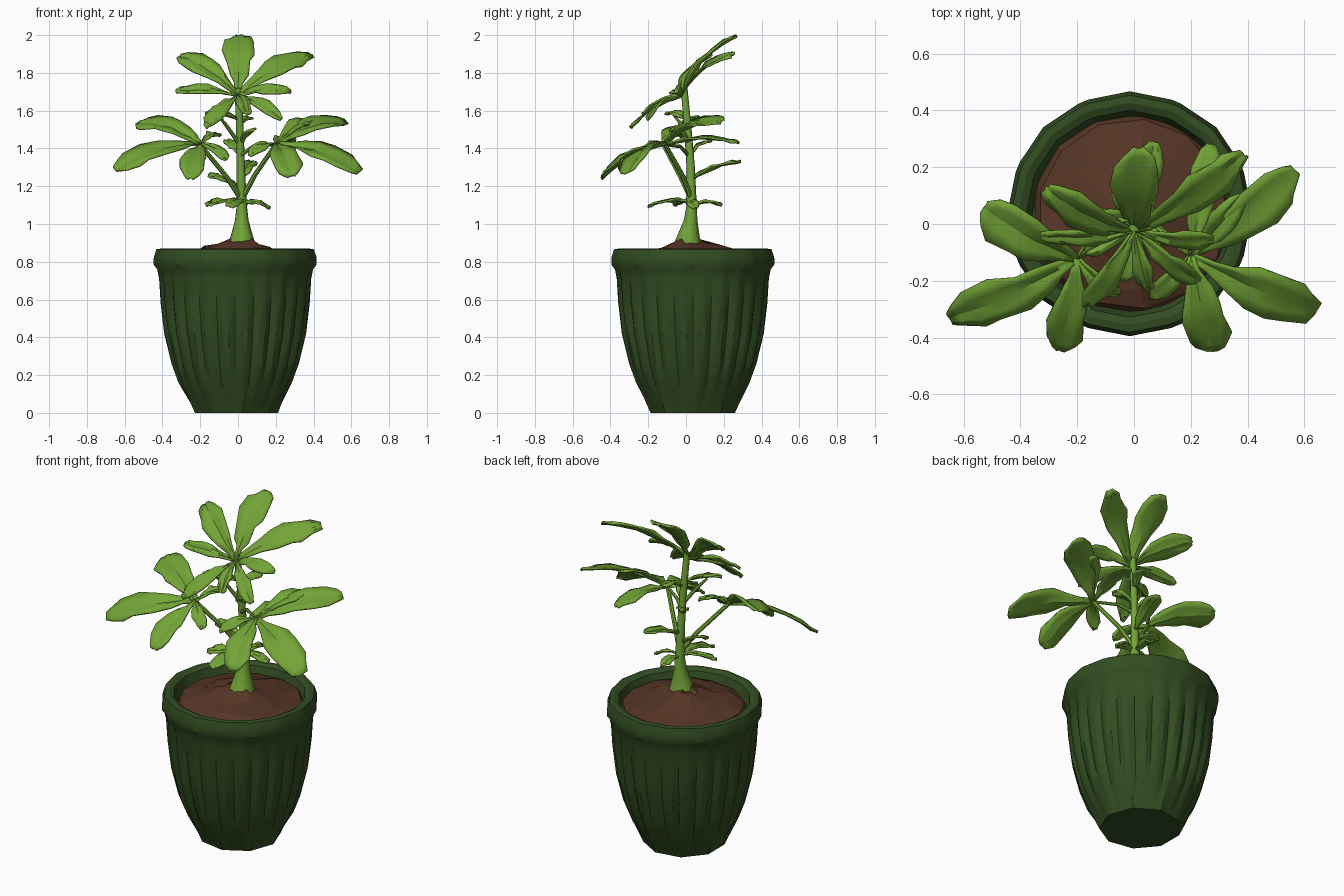
import bpy, bmesh, math, random
from mathutils import Vector

if "Cube" in bpy.data.objects:
    bpy.data.objects.remove(bpy.data.objects["Cube"])

random.seed(4)


def material(name, rgb):
    m = bpy.data.materials.new(name)
    m.diffuse_color = (*rgb, 1)
    m.use_nodes = True
    m.node_tree.nodes["Principled BSDF"].inputs["Base Color"].default_value = m.diffuse_color
    return m


POT = material("dark green glaze", (0.033, 0.074, 0.016))
SOIL = material("brown soil", (0.092, 0.036, 0.019))
LEAF = material("leaf green", (0.17, 0.37, 0.038))


def finish(bm, name, mat, angle=35):
    bmesh.ops.recalc_face_normals(bm, faces=bm.faces)
    me = bpy.data.meshes.new(name)
    bm.to_mesh(me)
    bm.free()
    me.materials.append(mat)
    ob = bpy.data.objects.new(name, me)
    bpy.context.collection.objects.link(ob)
    bpy.ops.object.select_all(action='DESELECT')
    ob.select_set(True)
    bpy.context.view_layer.objects.active = ob
    bpy.ops.object.shade_smooth_by_angle(angle=math.radians(angle))
    return ob


def skin(bm, rings):
    """Bridge closed rings of points and cap both ends."""
    vr = [[bm.verts.new(p) for p in r] for r in rings]
    n = len(vr[0])
    for a, b in zip(vr, vr[1:]):
        for i in range(n):
            j = (i + 1) % n
            bm.faces.new((a[i], a[j], b[j], b[i]))
    bm.faces.new(vr[0])
    bm.faces.new(vr[-1])


def tube(name, pts, radii, sides=7):
    pts = [Vector(p) for p in pts]
    rings = []
    for i, p in enumerate(pts):
        d = (pts[min(i + 1, len(pts) - 1)] - pts[max(i - 1, 0)]).normalized()
        u = d.cross(Vector((0.1, 1, 0))).normalized()
        v = d.cross(u)
        rings.append([p + radii[i] * (math.cos(a) * u + math.sin(a) * v)
                      for a in (k * math.tau / sides for k in range(sides))])
    bm = bmesh.new()
    skin(bm, rings)
    return finish(bm, name, LEAF, 50)


# t along leaf, half width factor
OUTLINE = [(0, .16), (.14, .3), (.3, .6), (.46, .85), (.62, 1), (.8, .9), (.92, .66), (1, .3)]


def leaf(name, base, tip, width, slope, arch=0.03):
    """Ragged folded blade lying in a plane that rises toward the back by slope."""
    base, tip = Vector(base), Vector(tip)
    d = tip - base
    side = d.cross(Vector((0, -slope, 1))).normalized()
    up = side.cross(d).normalized()
    bm = bmesh.new()
    rows = []
    for t, f in OUTLINE:
        c = base + d * t + up * arch * math.sin(math.pi * t)
        row = []
        for s in (-1, -.5, 0, .5, 1):
            edge = abs(s) == 1
            w = width / 2 * f * s * (random.uniform(.8, 1.14) if edge else 1)
            lift = width * f * (0.18 * abs(s) - 0.14 * s * s * t) + random.uniform(-.007, .007)
            slip = d * (random.uniform(-.05, .05) if edge and .1 < t < .95 else 0)
            row.append(bm.verts.new(c + side * w + up * lift + slip))
        rows.append(row)
    for a, b in zip(rows, rows[1:]):
        for i in range(4):
            bm.faces.new((a[i], a[i + 1], b[i + 1], b[i]))
    ob = finish(bm, name, LEAF, 25)
    m = ob.modifiers.new("thickness", 'SOLIDIFY')
    m.thickness = 0.01
    m.offset = 0


def facet(a, n):
    """Radius factor that turns a circle into an n sided polygon."""
    step = math.tau / n
    return math.cos(step / 2) / math.cos(a % step - step / 2) * 1.008


# Fluted pot with thick faceted rim
CX, CY, FLUTES = -0.015, 0.036, 24
PROFILE = [  # radius, height, flute depth, polygon sides
    (.225, 0, 0, 9), (.248, .05, .004, 9), (.305, .16, .012, 12), (.338, .26, .02, 24),
    (.377, .42, .022, 24), (.396, .58, .022, 24), (.404, .71, .016, 24), (.414, .76, .006, 24),
    (.428, .785, 0, 16), (.428, .82, 0, 16), (.414, .866, 0, 16), (.388, .87, 0, 16),
    (.362, .858, 0, 16), (.34, .79, 0, 16)]
rings = []
for r, z, g, n in PROFILE:
    ring = []
    for k in range(FLUTES * 3):
        a = k * math.tau / (FLUTES * 3)
        rr = r * facet(a, n) - (g if k % 3 == 0 else 0)
        ring.append((CX + rr * math.cos(a), CY + rr * math.sin(a), z))
    rings.append(ring)
bm = bmesh.new()
skin(bm, rings)
finish(bm, "pot", POT, 30)

# Lumpy soil mound
bm = bmesh.new()
rings = []
for r, z in [(.355, .79), (.335, .825), (.26, .85), (.17, .876), (.08, .91), (.02, .92)]:
    rings.append([(CX + .01 + r * q * math.cos(a), CY - .02 * (r < .3) + r * q * math.sin(a),
                   z + (random.uniform(-.018, .014) if r < .3 else 0))
                  for a, q in ((k * math.tau / 13, random.uniform(.9, 1.08) if r < .3 else 1)
                               for k in range(13))])
skin(bm, rings)
finish(bm, "soil", SOIL, 8)

# Stem with flared foot, and side branches
tube("stem", [(.02, .01, .89), (.02, .015, .94), (.02, .025, 1.02), (.02, .03, 1.1),
              (.015, .025, 1.3), (.01, .01, 1.5), (0, -.01, 1.72)],
     [.075, .058, .036, .027, .022, .02, .018], 8)
L, R, T = (-.20, -.12, 1.42), (.20, -.11, 1.42), (0, -.02, 1.68)
tube("left_branch", [(.02, .03, 1.13), (-.06, -.03, 1.25), L], [.016, .013, .012])
tube("right_branch", [(.02, .03, 1.13), (.09, -.02, 1.26), R], [.016, .013, .012])
tube("upper_left_twig", [(.01, .015, 1.42), (-.06, -.02, 1.52), (-.10, -.06, 1.57)], [.012, .01, .007])
tube("upper_right_twig", [(.01, .015, 1.36), (.08, -.03, 1.41), R], [.011, .01, .008])

# Leaf clusters: centre, plane slope, [tip, width]
CLUSTERS = {
    "crown": (T, .85, [((.012, .27, 1.995), .165), ((.385, .25, 1.895), .15),
                       ((-.31, .13, 1.885), .15), ((-.33, -.04, 1.70), .075),
                       ((.28, -.05, 1.70), .075), ((-.17, -.29, 1.51), .09),
                       ((.23, -.2, 1.555), .09), ((.05, -.23, 1.58), .07)]),
    "left": (L, .5, [((-.53, .06, 1.53), .19), ((-.65, -.33, 1.285), .165),
                     ((-.255, -.445, 1.24), .13), ((-.06, -.25, 1.34), .075),
                     ((-.10, .02, 1.47), .06)]),
    "right": (R, .5, [((.57, .19, 1.54), .17), ((.645, -.30, 1.275), .18),
                      ((.28, -.445, 1.25), .16), ((.06, -.26, 1.36), .075),
                      ((.27, .28, 1.43), .11), ((.38, .10, 1.55), .10)]),
}
for name, (c, slope, blades) in CLUSTERS.items():
    for i, (tip, w) in enumerate(blades):
        leaf(f"{name}_leaf_{i + 1}", c, tip, w, slope, .04 if w > .14 else .025)

# Small leaves along the stem
SMALL = [((.02, .03, 1.11), (-.17, -.05, 1.10), .075), ((.02, .03, 1.11), (.17, .05, 1.085), .06),
         ((.02, .03, 1.12), (-.04, -.20, 1.09), .09), ((.02, .03, 1.10), (.03, .19, 1.10), .06),
         ((.02, .03, 1.18), (-.16, .02, 1.255), .07), ((.02, .03, 1.24), (.07, .29, 1.33), .11),
         ((.015, .02, 1.42), (.09, -.08, 1.50), .07), ((.01, .01, 1.52), (.06, .14, 1.56), .07),
         ((.01, .01, 1.55), (-.17, -.10, 1.585), .07), ((.015, .02, 1.36), (-.07, .13, 1.44), .07)]
for i, (b, t, w) in enumerate(SMALL):
    leaf(f"stem_leaf_{i + 1}", b, t, w, .3, .015)
